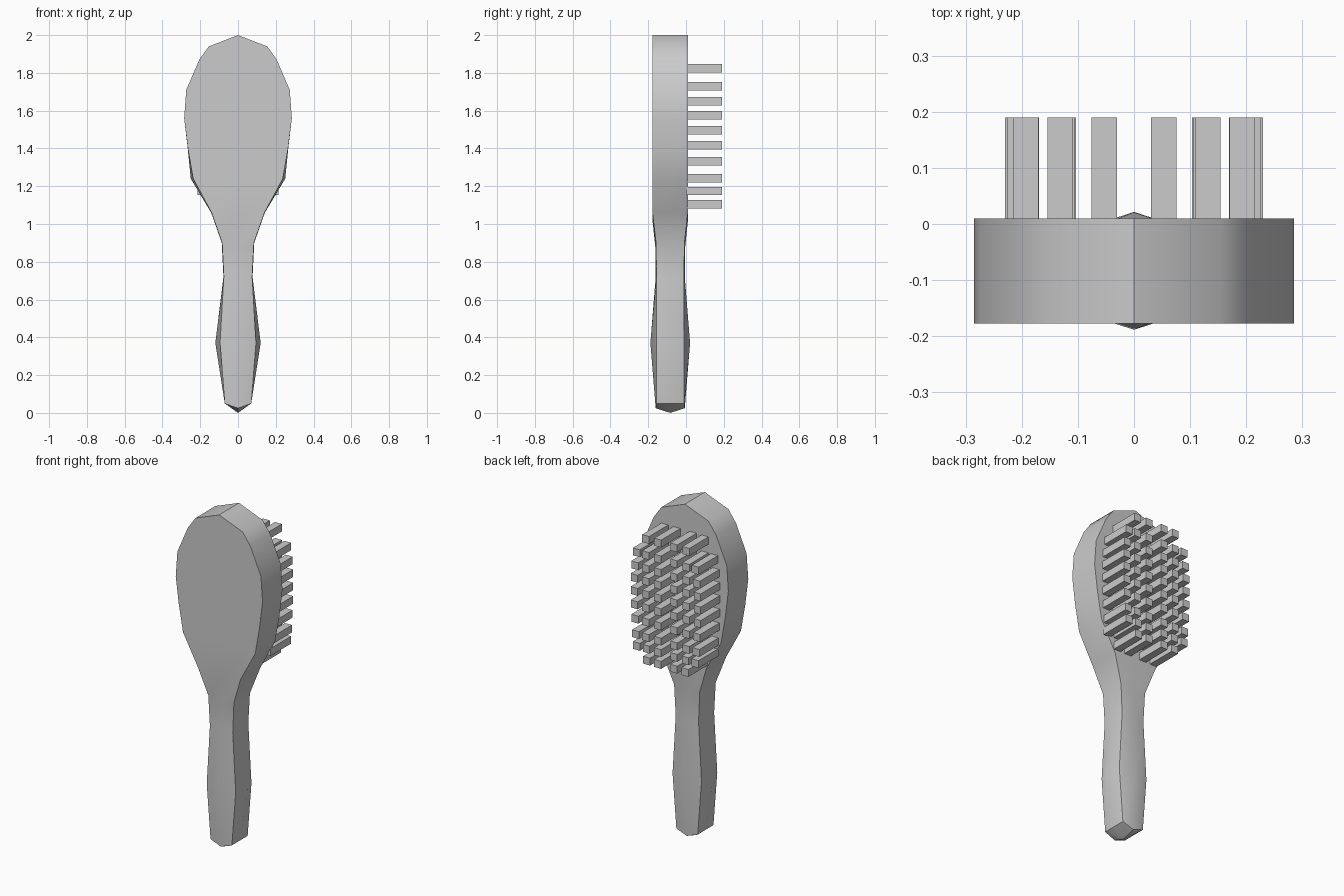
import bpy, bmesh
from mathutils import Matrix, Vector

YC = -0.0835  # middle plane of the body


def finish(bm, name, smooth=False):
    bmesh.ops.recalc_face_normals(bm, faces=bm.faces)
    mesh = bpy.data.meshes.new(name)
    bm.to_mesh(mesh)
    bm.free()
    ob = bpy.data.objects.new(name, mesh)
    bpy.context.collection.objects.link(ob)
    if smooth:
        bpy.ops.object.select_all(action='DESELECT')
        ob.select_set(True)
        bpy.context.view_layer.objects.active = ob
        bpy.ops.object.shade_smooth_by_angle(angle=0.6)
    return ob


# Body stations: rim z, corner x, side x, corner depth, centre depth, centre z
stations = [
    (0.05, 0.07, 0.07, 0.074, 0.077, 0.025),
    (0.37, 0.095, 0.12, 0.074, 0.105, 0.37),
    (0.72, 0.075, 0.077, 0.073, 0.077, 0.72),
    (0.90, 0.084, 0.086, 0.075, 0.077, 0.86),
    (1.06, 0.14, 0.142, 0.0935, 0.0935, 1.015),
    (1.24, 0.237, 0.25, 0.0935, 0.0935, 1.24),
    (1.40, 0.265, 0.266, 0.0935, 0.0935, 1.40),
    (1.56, 0.285, 0.285, 0.0935, 0.0935, 1.56),
    (1.71, 0.274, 0.274, 0.0935, 0.0935, 1.71),
    (1.87, 0.205, 0.205, 0.0935, 0.0935, 1.87),
    (1.94, 0.155, 0.155, 0.0935, 0.0935, 1.94),
    (2.00, 0.0, 0.0, 0.0935, 0.0935, 2.00),
]

# Handle and head lofted as one eight-sided form
bm = bmesh.new()
rings = []
for z, cx, sx, d, dc, zc in stations:
    pts = [(0, -dc, zc), (cx, -d, z), (sx, 0, z), (cx, d, z),
           (0, dc, zc), (-cx, d, z), (-sx, 0, z), (-cx, -d, z)]
    rings.append([bm.verts.new((x, y + YC, h)) for x, y, h in pts])
for a, b in zip(rings, rings[1:]):
    for i in range(8):
        j = (i + 1) % 8
        bm.faces.new((a[i], a[j], b[j], b[i]))
tip = bm.verts.new((0, YC, 0))
for i in range(8):
    bm.faces.new((rings[0][i], tip, rings[0][(i + 1) % 8]))
bmesh.ops.remove_doubles(bm, verts=bm.verts, dist=0.0005)
finish(bm, "brush_body", True)

# Bristles: square pegs in ten rows, mirrored left and right
rows = [
    (1.825, (0.053, 0.132)),
    (1.73, (0.053, 0.132, 0.193)),
    (1.65, (0.053, 0.132, 0.203)),
    (1.575, (0.053, 0.132, 0.207)),
    (1.497, (0.053, 0.132, 0.207)),
    (1.417, (0.053, 0.132, 0.207)),
    (1.333, (0.053, 0.132, 0.203)),
    (1.243, (0.053, 0.132, 0.198)),
    (1.175, (0.053, 0.128, 0.192)),
    (1.105, (0.053, 0.126)),
]
bm = bmesh.new()
for z, xs in rows:
    for x in xs:
        for s in (-1, 1):
            bmesh.ops.create_cube(
                bm, size=1,
                matrix=Matrix.Translation(Vector((s * x, 0.095, z)))
                @ Matrix.Diagonal((0.045, 0.19, 0.044, 1)))
finish(bm, "bristles")
